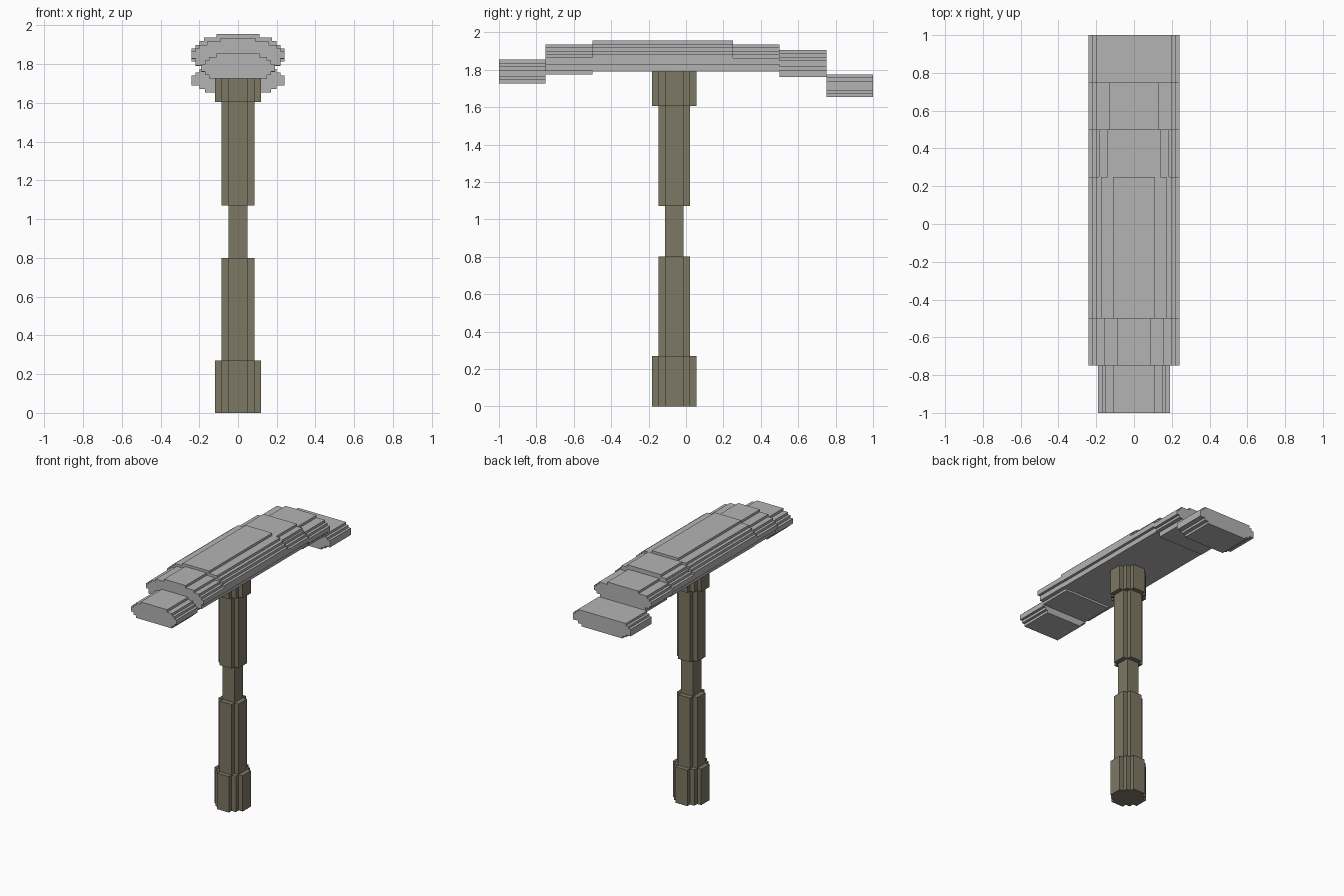
import bpy
import bmesh
from mathutils import Vector

cube = bpy.data.objects.get("Cube")
if cube:
    bpy.data.objects.remove(cube, do_unlink=True)


def make_material(name, colour):
    mat = bpy.data.materials.new(name)
    mat.use_nodes = True
    mat.diffuse_color = (*colour, 1)
    mat.node_tree.nodes["Principled BSDF"].inputs["Base Color"].default_value = (*colour, 1)
    return mat


stone = make_material("light grey stone", (0.456, 0.456, 0.456))
wood = make_material("weathered wood", (0.205, 0.188, 0.127))


def stepped_outline(widths, top, bottom):
    """Mirrored staircase outline: half-widths in equal rows from top to bottom."""
    row = (top - bottom) / len(widths)
    side = []
    for i, w in enumerate(widths):
        side += [(w, top - i * row), (w, top - (i + 1) * row)]
    return side + [(-a, b) for a, b in reversed(side)]


def extrude_outline(name, points, offset, material):
    """Extrude a closed loop of 3D points into a flat-shaded prism."""
    bm = bmesh.new()
    verts = [bm.verts.new(p) for p in points]
    face = bm.faces.new(verts)
    new = bmesh.ops.extrude_face_region(bm, geom=[face], use_keep_orig=True)["geom"]
    moved = [v for v in new if isinstance(v, bmesh.types.BMVert)]
    bmesh.ops.translate(bm, verts=moved, vec=Vector(offset))
    bmesh.ops.remove_doubles(bm, verts=bm.verts[:], dist=0.0001)
    bmesh.ops.dissolve_limit(bm, angle_limit=0.01, verts=bm.verts[:], edges=bm.edges[:])
    bmesh.ops.recalc_face_normals(bm, faces=bm.faces[:])
    mesh = bpy.data.meshes.new(name)
    bm.to_mesh(mesh)
    bm.free()
    mesh.materials.append(material)
    obj = bpy.data.objects.new(name, mesh)
    bpy.context.scene.collection.objects.link(obj)
    return obj


# Head: stepped slabs along y (name, start, end, top, bottom, half-widths)
head_slabs = [
    ("head_front_tip", -1, -.75, 1.855, 1.725, [.11, .15, .17, .19, .19, .17, .15]),
    ("head_front_shoulder", -.75, -.5, 1.936, 1.775, [.09, .16, .2, .22, .24, .24, .22, .22, .19]),
    ("head_middle", -.5, .25, 1.955, 1.79, [.11, .175, .2, .22, .24, .24, .24, .22, .22]),
    ("head_rear_middle", .25, .5, 1.936, 1.79, [.14, .185, .2, .22, .24, .24, .22, .22]),
    ("head_rear_shoulder", .5, .75, 1.904, 1.76, [.13, .2, .22, .24, .24, .22, .19, .19]),
    ("head_rear_tip", .75, 1, 1.775, 1.655, [.2, .22, .24, .24, .24, .2, .17]),
]
for name, start, end, top, bottom, widths in head_slabs:
    outline = stepped_outline(widths, top, bottom)
    extrude_outline(name, [(x, start, z) for x, z in outline], (0, end - start, 0), stone)

# Handle: stepped round columns stacked along z
CENTRE_Y = -.0625
NARROW, MEDIUM, WIDE = .05, .085, .118


def column_outline(radii):
    """Staircase circle through the given radii, mirrored to all quarters."""
    quarter = []
    for i, r in enumerate(radii):
        across = radii[len(radii) - 1 - i]
        quarter.append((r, across))
        if i + 1 < len(radii):
            quarter.append((r, radii[len(radii) - 2 - i]))
    # Walk from the +y arm to the +x arm, then reflect
    right = quarter + [(x, -y) for x, y in reversed(quarter)]
    return right + [(-x, y) for x, y in reversed(right)]


handle_parts = [
    ("handle_pommel", 0, .27, [NARROW, MEDIUM, WIDE]),
    ("handle_lower_grip", .27, .8, [NARROW, MEDIUM]),
    ("handle_waist", .8, 1.07, [NARROW]),
    ("handle_upper_grip", 1.07, 1.605, [NARROW, MEDIUM]),
    ("handle_collar", 1.605, 1.79, [NARROW, MEDIUM, WIDE]),
    ("handle_tenon", 1.79, 1.805, [NARROW]),
]
for name, low, high, radii in handle_parts:
    points = [(x, y + CENTRE_Y, low) for x, y in column_outline(radii)]
    extrude_outline(name, points, (0, 0, high - low), wood)
